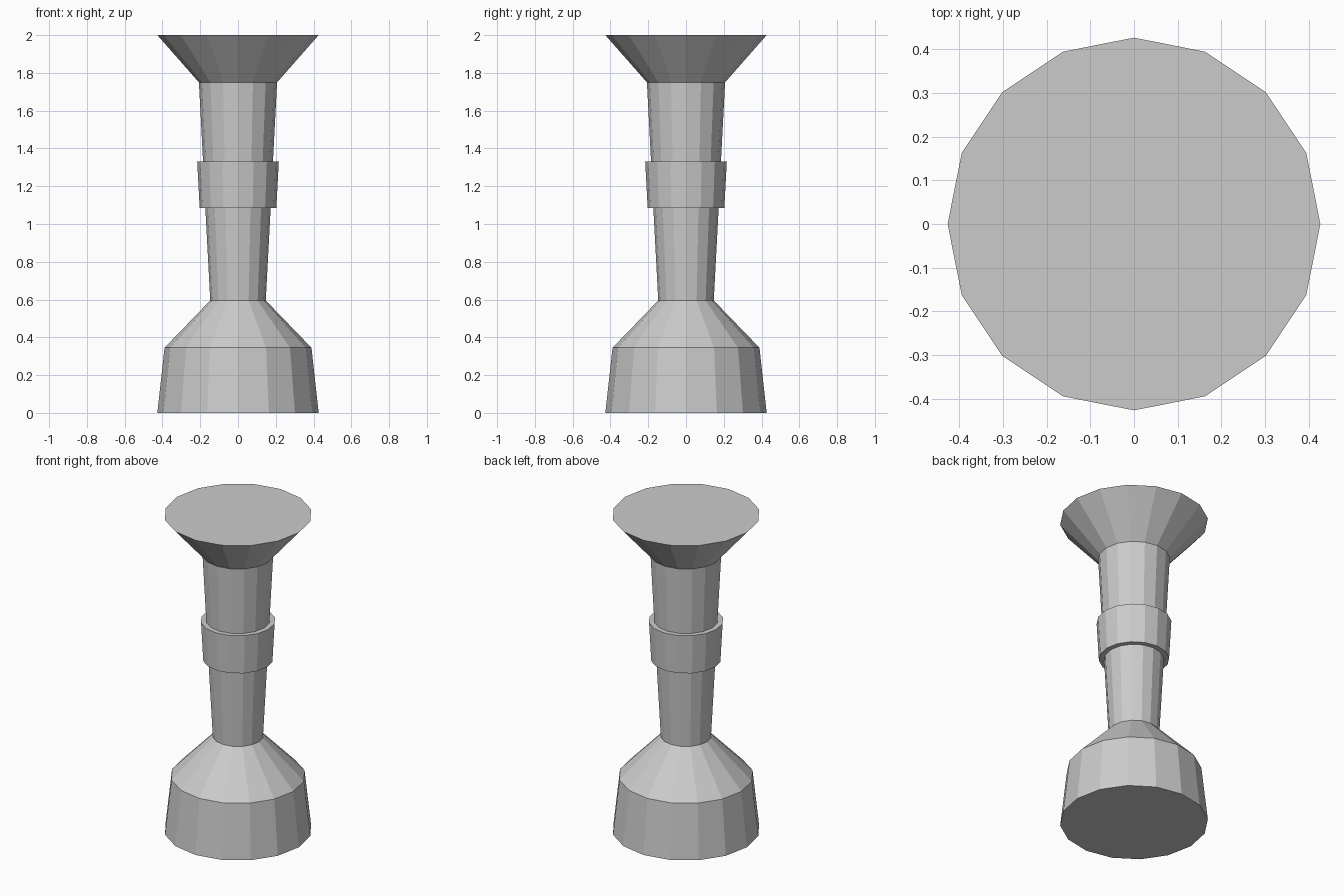
import bpy, bmesh, math

if "Cube" in bpy.data.objects:
    bpy.data.objects.remove(bpy.data.objects["Cube"])

SIDES = 16


def lathe(name, profile):
    """Revolve (radius, z) points into a closed, flat-faced solid."""
    bm = bmesh.new()
    rings = []
    for r, z in profile:
        rings.append([bm.verts.new((r * math.cos(2 * math.pi * i / SIDES),
                                    r * math.sin(2 * math.pi * i / SIDES), z))
                      for i in range(SIDES)])
    for low, high in zip(rings, rings[1:]):
        for i in range(SIDES):
            j = (i + 1) % SIDES
            bm.faces.new((low[i], low[j], high[j], high[i]))
    bm.faces.new(rings[0][::-1])
    bm.faces.new(rings[-1])
    mesh = bpy.data.meshes.new(name)
    bm.to_mesh(mesh)
    bm.free()
    obj = bpy.data.objects.new(name, mesh)
    bpy.context.collection.objects.link(obj)
    return obj


# Pillar: flared foot, tapering shaft with a raised collar, flared top
lathe("pillar", [
    (0.427, 0.0), (0.389, 0.345), (0.147, 0.595),   # foot
    (0.173, 1.085),                                 # lower shaft
    (0.203, 1.085), (0.216, 1.33),                  # collar
    (0.185, 1.33), (0.207, 1.75),                   # upper shaft
    (0.427, 2.0),                                   # flared top
])
